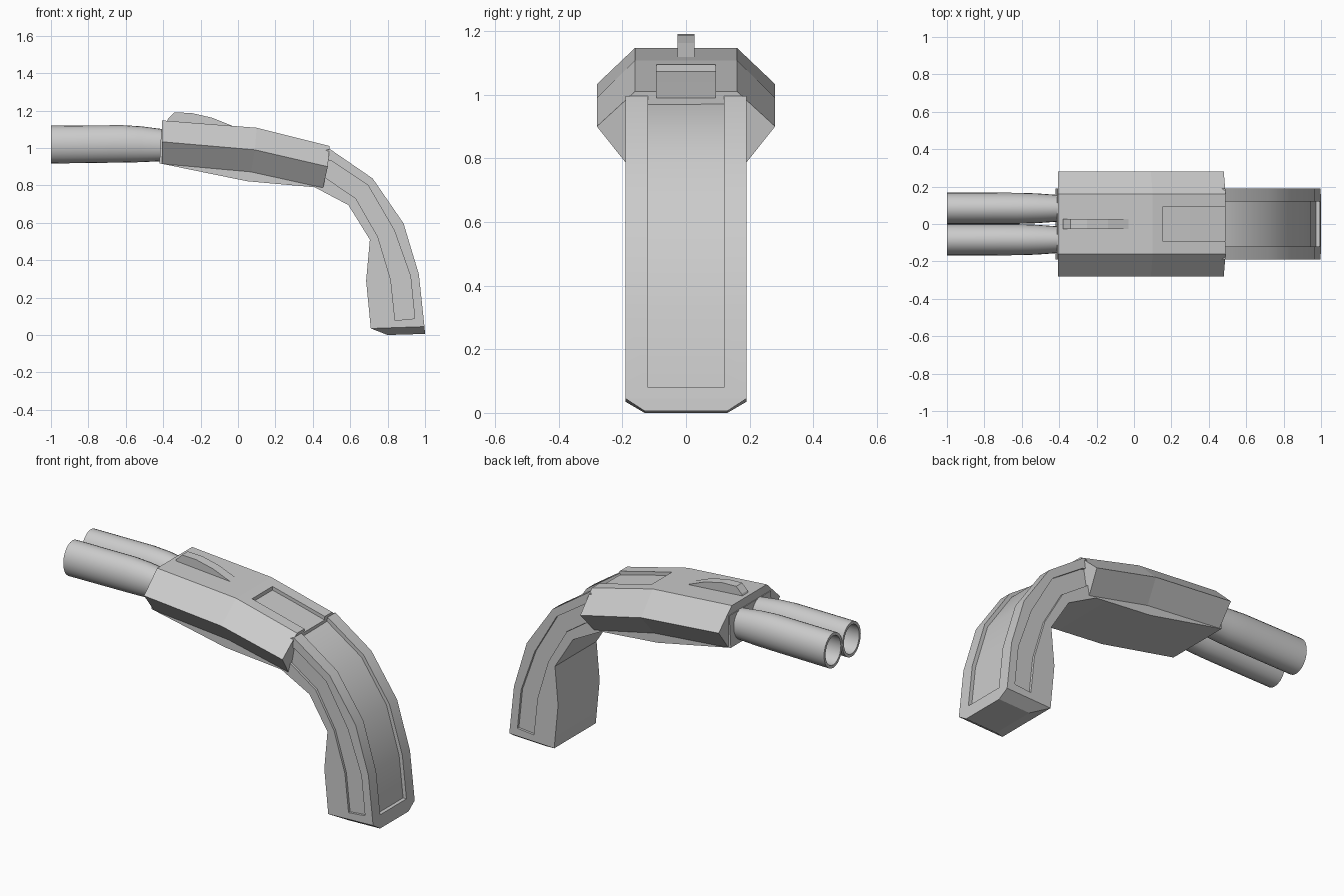
import bpy, bmesh, math

if "Cube" in bpy.data.objects:
    bpy.data.objects.remove(bpy.data.objects["Cube"])


def loft(name, rings):
    """Skin equal-length closed rings and cap both ends."""
    bm = bmesh.new()
    vr = [[bm.verts.new(p) for p in r] for r in rings]
    n = len(rings[0])
    for a, b in zip(vr, vr[1:]):
        for i in range(n):
            j = (i + 1) % n
            bm.faces.new((a[i], a[j], b[j], b[i]))
    bm.faces.new(vr[0][::-1])
    bm.faces.new(vr[-1])
    bmesh.ops.recalc_face_normals(bm, faces=bm.faces[:])
    me = bpy.data.meshes.new(name)
    bm.to_mesh(me)
    bm.free()
    ob = bpy.data.objects.new(name, me)
    bpy.context.collection.objects.link(ob)
    return ob


def prism(name, profile, y0, y1):
    """Extrude an (x, z) profile between two y values."""
    return loft(name, [[(x, y, z) for x, z in profile] for y in (y0, y1)])


def activate(ob):
    bpy.ops.object.select_all(action='DESELECT')
    ob.select_set(True)
    bpy.context.view_layer.objects.active = ob


def cut(ob, cutter):
    cutter.hide_render = True
    m = ob.modifiers.new("cut", 'BOOLEAN')
    m.operation, m.solver, m.object = 'DIFFERENCE', 'EXACT', cutter
    activate(ob)
    bpy.ops.object.modifier_apply(modifier=m.name)
    bpy.data.objects.remove(cutter)


def smooth(ob, deg):
    activate(ob)
    bpy.ops.object.shade_smooth_by_angle(angle=math.radians(deg))


# Curved frame: underside of the body plus the grip
back = [(0.49, 0.995), (0.72, 0.837), (0.885, 0.597), (0.967, 0.325), (0.997, 0.045)]
front = [(0.71, 0.035), (0.685, 0.29), (0.705, 0.51), (0.59, 0.695), (0.41, 0.79),
         (0.05, 0.822), (-0.42, 0.918)]
frame = prism("grip_frame", [(-0.41, 1.10), (0.05, 1.03), (0.40, 0.96)] + back + front,
              -0.19, 0.19)

# Long recess down the back of the grip
floor = [(0.40, 0.99), (0.478, 0.975), (0.706, 0.822), (0.866, 0.588), (0.946, 0.32), (0.972, 0.08)]
outside = [(1.1, 0.08), (1.06, 0.35), (0.96, 0.65), (0.78, 0.9), (0.52, 1.08), (0.40, 1.1)]
cut(frame, prism("back_cutter", floor + outside, -0.12, 0.12))

# Shallow grooves on both grip sides
groove = [(0.44, 0.95), (0.50, 0.93), (0.695, 0.80), (0.835, 0.56), (0.922, 0.315), (0.945, 0.088),
          (0.84, 0.078), (0.817, 0.295), (0.748, 0.525), (0.63, 0.73), (0.44, 0.86)]
for s in (-1, 1):
    cut(frame, prism("side_cutter", groove, s * 0.176, s * 0.25))
smooth(frame, 28)

# Chamfered end of the grip
loft("grip_cap", [
    [(0.71, -0.19, 0.035), (0.997, -0.19, 0.045), (0.997, 0.19, 0.045), (0.71, 0.19, 0.035)],
    [(0.80, -0.13, 0.0), (1.0, -0.13, 0.006), (1.0, 0.13, 0.006), (0.80, 0.13, 0.0)]])

# Six-sided housing: top, widest and bottom (x, z) at each station
stations = [((-0.405, 1.147), (-0.405, 1.033), (-0.405, 0.915)),
            ((0.10, 1.108), (0.09, 0.99), (0.07, 0.872)),
            ((0.49, 1.01), (0.48, 0.90), (0.455, 0.787))]
rings = []
for st in stations:
    half = [(x, w, z) for (x, z), w in zip(st, (0.16, 0.28, 0.19))]
    rings.append(half + [(x, -y, z) for x, y, z in reversed(half)])
housing = loft("housing", rings)

# Narrow recess in the top of the housing
cut(housing, prism("top_cutter", [(0.155, 1.073), (0.30, 1.038), (0.6, 0.96), (0.6, 1.25), (0.155, 1.25)],
                   -0.093, 0.093))

# Sight fin
prism("sight_fin", [(-0.385, 1.13), (-0.375, 1.155), (-0.34, 1.19), (-0.25, 1.187), (-0.14, 1.162),
                    (-0.03, 1.118), (-0.03, 1.09), (-0.385, 1.11)], -0.027, 0.027)

# Twin hollow barrels, dipping slightly into the housing
path = [(-0.36, 1.01, 0.085), (-0.42, 1.016, 0.087), (-0.52, 1.02, 0.096), (-0.62, 1.022, 0.100),
        (-1.0, 1.018, 0.101), (-1.0, 1.018, 0.084), (-0.62, 1.022, 0.083)]
for s, side in ((-1, "front"), (1, "rear")):
    rings = []
    for x, z, r in path:
        w = r * 0.83
        rings.append([(x, s * 0.084 + w * math.cos(a), z + r * math.sin(a))
                      for a in (math.tau * i / 24 for i in range(24))])
    smooth(loft("barrel_" + side, rings), 30)
